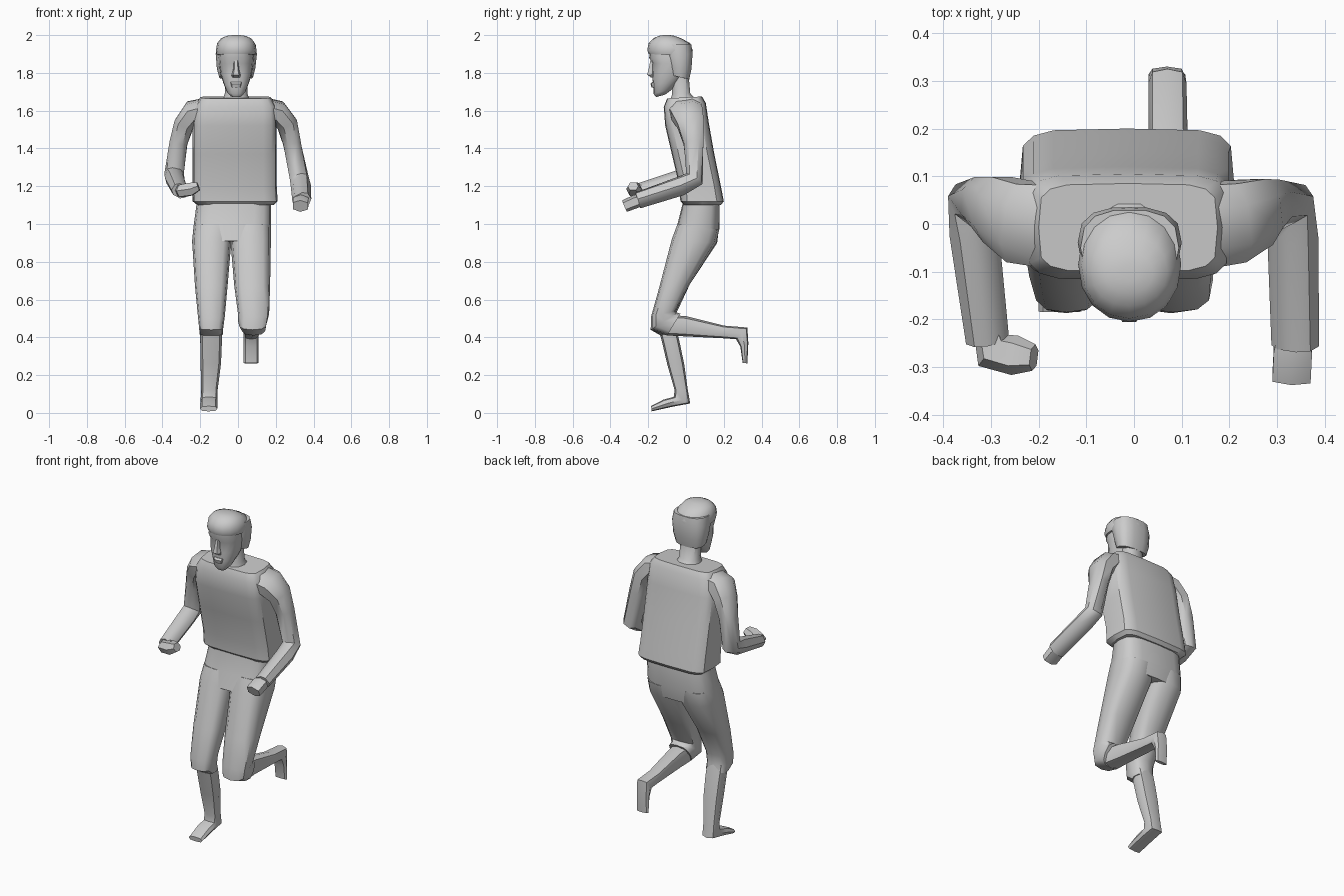
import bpy, bmesh, math
from mathutils import Vector


def sc(v, e):
    return math.copysign(abs(v) ** e, v)


def skin(name, loops, angle=40):
    """Join closed point loops into a capped, smooth-shaded mesh."""
    bm = bmesh.new()
    vs = [[bm.verts.new(p) for p in l] for l in loops]
    n = len(vs[0])
    for a, b in zip(vs, vs[1:]):
        for i in range(n):
            j = (i + 1) % n
            bm.faces.new((a[i], a[j], b[j], b[i]))
    bm.faces.new(vs[0][::-1])
    bm.faces.new(vs[-1])
    bmesh.ops.recalc_face_normals(bm, faces=bm.faces)
    me = bpy.data.meshes.new(name)
    bm.to_mesh(me)
    bm.free()
    ob = bpy.data.objects.new(name, me)
    bpy.context.collection.objects.link(ob)
    bpy.ops.object.select_all(action='DESELECT')
    ob.select_set(True)
    bpy.context.view_layer.objects.active = ob
    bpy.ops.object.shade_smooth_by_angle(angle=math.radians(angle))
    return ob


def loft(name, rings, n=12, e=0.7, angle=40):
    """Rings are (x0, x1, y_front, z_front, y_back, z_back)."""
    loops = []
    for x0, x1, yf, zf, yb, zb in rings:
        loop = []
        for i in range(n):
            a = 2 * math.pi * i / n
            c, s = sc(math.cos(a), e), sc(math.sin(a), e)
            loop.append(((x0 + x1) / 2 + (x1 - x0) / 2 * c,
                         (yf + yb) / 2 + (yb - yf) / 2 * s,
                         (zf + zb) / 2 + (zb - zf) / 2 * s))
        loops.append(loop)
    return skin(name, loops, angle)


def tube(name, path, ref, n=8, e=0.8, angle=45):
    """Path points are (x, y, z, radius along ref, radius across)."""
    pts = [Vector(p[:3]) for p in path]
    loops = []
    for k, p in enumerate(path):
        t = (pts[min(k + 1, len(pts) - 1)] - pts[k]).normalized()
        t += (pts[k] - pts[max(k - 1, 0)]).normalized()
        t.normalize()
        v = t.cross(Vector(ref)).normalized()
        u = v.cross(t)
        loops.append([pts[k] + u * p[3] * sc(math.cos(a), e) + v * p[4] * sc(math.sin(a), e)
                      for a in (2 * math.pi * (i + 0.5) / n for i in range(n))])
    return skin(name, loops, angle)


# shirt body, leaning forward
loft("shirt", [
    (-.215, .19, -.01, 1.10, .185, 1.10),
    (-.24, .21, -.03, 1.12, .2, 1.12),
    (-.24, .205, -.035, 1.2, .185, 1.2),
    (-.24, .205, -.075, 1.37, .15, 1.37),
    (-.24, .205, -.11, 1.52, .12, 1.54),
    (-.225, .2, -.118, 1.62, .105, 1.64),
    (-.2, .175, -.1, 1.665, .085, 1.675)], n=16, e=.4)

# trousers
loft("hips", [
    (-.215, .175, -.015, 1.16, .175, 1.16),
    (-.22, .175, -.02, 1.1, .178, 1.1),
    (-.235, .175, -.045, 1.0, .178, .98),
    (-.24, .172, -.07, .91, .16, .9)], n=16, e=.6)
loft("standing_leg", [
    (-.235, -.01, -.045, 1.0, .175, .98),
    (-.243, -.035, -.075, .92, .165, .9),
    (-.228, -.055, -.14, .67, .02, .68),
    (-.212, -.07, -.185, .5, -.055, .52),
    (-.206, -.078, -.187, .44, -.055, .46),
    (-.203, -.08, -.135, .41, -.05, .42)])
loft("raised_leg", [
    (-.05, .175, -.045, 1.0, .175, .97),
    (-.04, .174, -.075, .92, .16, .9),
    (-.02, .17, -.14, .67, .02, .68),
    (0, .165, -.185, .51, -.055, .54),
    (.0, .155, -.187, .44, -.045, .53),
    (.015, .15, -.1, .41, -.03, .525)])

# lower legs and feet
loft("standing_shin", [
    (-.2, -.085, -.15, .46, -.055, .46),
    (-.2, -.085, -.128, .38, -.035, .38),
    (-.198, -.09, -.1, .26, -.01, .26),
    (-.195, -.108, -.06, .12, .01, .12),
    (-.198, -.108, -.065, .085, .022, .05),
    (-.2, -.108, -.12, .07, -.07, .033),
    (-.2, -.11, -.185, .036, -.182, .008)], n=8)
loft("raised_shin", [
    (.02, .14, -.1, .41, -.1, .52),
    (.025, .125, .0, .405, .0, .512),
    (.03, .112, .2, .395, .2, .462),
    (.03, .11, .265, .39, .325, .452),
    (.03, .108, .288, .35, .33, .37),
    (.03, .108, .3, .265, .325, .262)], n=8)

# arms: shoulder, elbow, wrist
tube("arm_right_side", [
    (.13, -.005, 1.61, .06, .095),
    (.21, .005, 1.59, .065, .09),
    (.26, .025, 1.53, .058, .075),
    (.285, .04, 1.43, .05, .056),
    (.325, .045, 1.24, .05, .05),
    (.333, -.03, 1.2, .052, .048),
    (.338, -.255, 1.125, .05, .04)], (1, 0, .6))
tube("arm_left_side", [
    (-.15, -.005, 1.61, .06, .095),
    (-.24, .005, 1.59, .065, .09),
    (-.285, .03, 1.53, .056, .075),
    (-.315, .045, 1.43, .05, .056),
    (-.338, .05, 1.27, .05, .05),
    (-.335, -.02, 1.24, .05, .048),
    (-.307, -.245, 1.175, .045, .038)], (-1, 0, .6))

# fists
tube("fist_right_side", [
    (.335, -.22, 1.13, .035, .03),
    (.333, -.265, 1.12, .045, .036),
    (.33, -.325, 1.095, .045, .033)], (1, 0, 0), n=6)
tube("fist_left_side", [
    (-.31, -.21, 1.18, .032, .028),
    (-.295, -.265, 1.175, .035, .045),
    (-.25, -.275, 1.185, .038, .042),
    (-.21, -.28, 1.2, .025, .028)], (0, 0, 1), n=6)

# neck
loft("neck", [
    (-.085, .065, -.09, 1.64, .06, 1.66),
    (-.07, .05, -.075, 1.69, .025, 1.69),
    (-.07, .05, -.08, 1.8, .015, 1.8)], n=10, e=.9)

# face and skull
loft("head", [
    (-.04, .02, -.158, 1.672, -.11, 1.685),
    (-.06, .04, -.172, 1.69, -.07, 1.715),
    (-.078, .058, -.174, 1.735, -.03, 1.76),
    (-.093, .073, -.18, 1.79, .0, 1.8),
    (-.1, .08, -.178, 1.85, .015, 1.85),
    (-.102, .082, -.195, 1.88, .015, 1.88),
    (-.095, .075, -.19, 1.94, .01, 1.94)], n=16, e=.85, angle=60)
loft("nose", [
    (-.022, .002, -.19, 1.865, -.16, 1.865),
    (-.025, .005, -.2, 1.82, -.16, 1.82),
    (-.034, .014, -.208, 1.79, -.16, 1.785),
    (-.03, .01, -.185, 1.775, -.16, 1.775)], n=6)
loft("mouth", [
    (-.045, .025, -.178, 1.752, -.14, 1.752),
    (-.04, .02, -.188, 1.742, -.14, 1.742),
    (-.035, .015, -.182, 1.722, -.14, 1.722)], n=8)

# hair with sideburns and crown
loft("hair_back", [
    (-.1, .08, -.085, 1.79, .018, 1.765),
    (-.112, .092, -.095, 1.83, .03, 1.82),
    (-.118, .1, -.115, 1.9, .036, 1.9),
    (-.112, .094, -.13, 1.95, .03, 1.95)], n=14, e=.75, angle=60)
loft("hair_top", [
    (-.112, .092, -.198, 1.9, .03, 1.89),
    (-.117, .099, -.205, 1.92, .036, 1.92),
    (-.11, .09, -.198, 1.957, .022, 1.957),
    (-.09, .07, -.172, 1.983, -.025, 1.983),
    (-.06, .04, -.145, 1.996, -.06, 1.996),
    (-.03, .01, -.12, 2.0, -.085, 2.0)], n=16, e=.95, angle=60)
